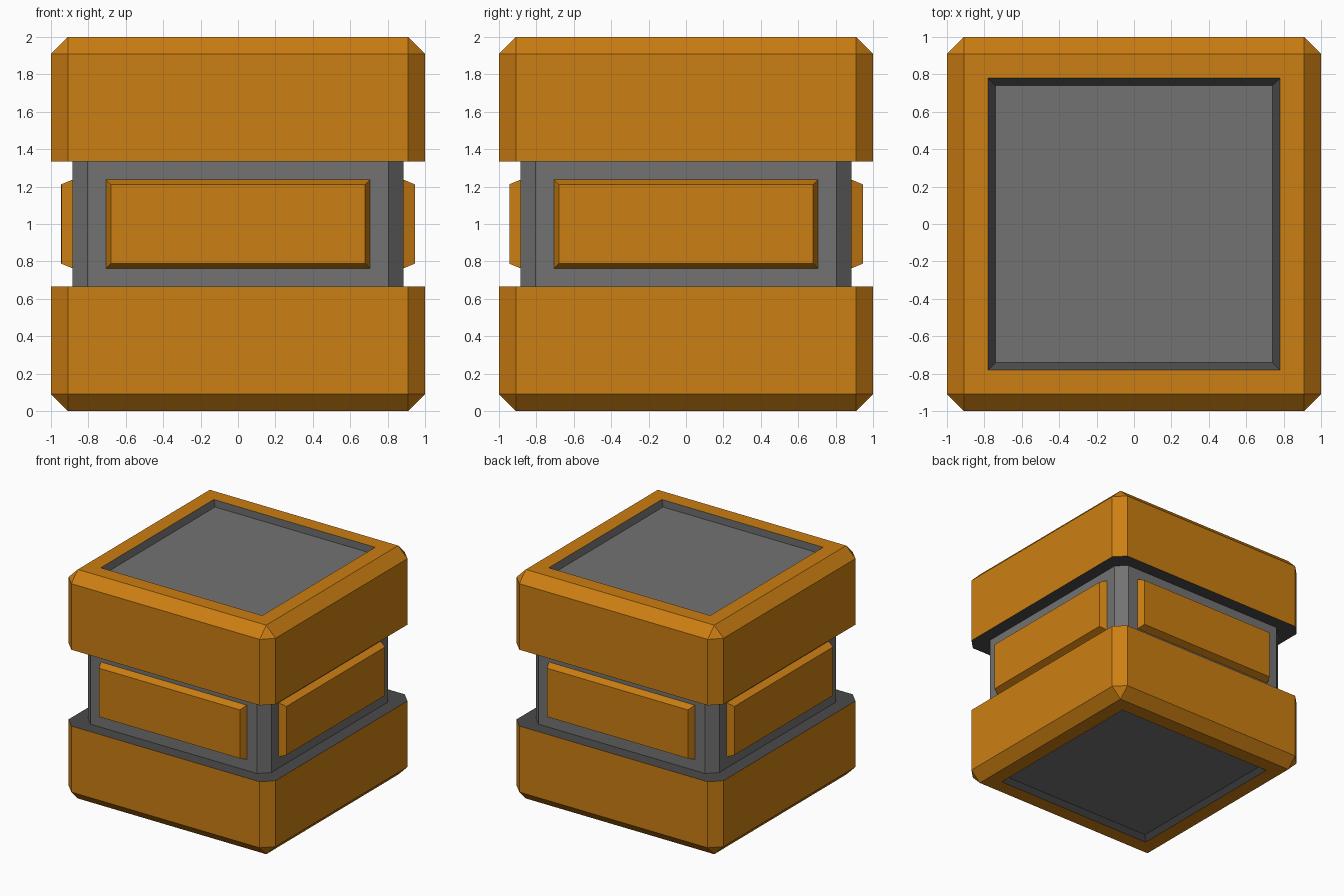
import bpy, bmesh, math
from mathutils import Matrix

if "Cube" in bpy.data.objects:
    bpy.data.objects.remove(bpy.data.objects["Cube"])


def material(name, color):
    m = bpy.data.materials.new(name)
    m.diffuse_color = (*color, 1)
    m.use_nodes = True
    m.node_tree.nodes["Principled BSDF"].inputs["Base Color"].default_value = m.diffuse_color
    return m


ORANGE = material("orange", (0.60, 0.21, 0.006))
GREY = material("grey", (0.17, 0.17, 0.17))
DARK = material("dark_grey", (0.07, 0.07, 0.07))


def ring(hx, hy, cut, h):
    """Rectangle with cut corners, counter-clockwise at height h."""
    return [(hx, -hy + cut, h), (hx, hy - cut, h), (hx - cut, hy, h), (-hx + cut, hy, h),
            (-hx, hy - cut, h), (-hx, -hy + cut, h), (-hx + cut, -hy, h), (hx - cut, -hy, h)]


def loft(name, rings, mats, cap=True, matrix=Matrix()):
    """Skin consecutive rings; mats gives one material per band, then the cap."""
    slots = list(dict.fromkeys(mats))
    bm = bmesh.new()
    loops = [[bm.verts.new(p) for p in r] for r in rings]
    n = len(rings[0])
    for a, b, mat in zip(loops, loops[1:], mats):
        for i in range(n):
            j = (i + 1) % n
            bm.faces.new((a[i], a[j], b[j], b[i])).material_index = slots.index(mat)
    if cap:
        bm.faces.new(loops[-1]).material_index = slots.index(mats[-1])
    # Rings with no corner cut collapse to plain rectangles
    bmesh.ops.remove_doubles(bm, verts=bm.verts, dist=1e-5)
    bmesh.ops.transform(bm, matrix=matrix, verts=bm.verts)
    if matrix.determinant() < 0:
        bmesh.ops.reverse_faces(bm, faces=bm.faces)
    mesh = bpy.data.meshes.new(name)
    bm.to_mesh(mesh)
    bm.free()
    for m in slots:
        mesh.materials.append(m)
    obj = bpy.data.objects.new(name, mesh)
    bpy.context.collection.objects.link(obj)
    return obj


# Upper and lower shells: groove ledge, wall, chamfer, rim, recess; centred on z = 0
shell = [ring(0.885, 0.885, 0.08, 1 / 3), ring(1, 1, 0.09, 1 / 3), ring(1, 1, 0.09, 0.91),
         ring(0.91, 0.91, 0, 1), ring(0.78, 0.78, 0, 1), ring(0.74, 0.74, 0, 0.96)]
shell_mats = [DARK, ORANGE, ORANGE, ORANGE, DARK, GREY]
lift = Matrix.Translation((0, 0, 1))
loft("upper_shell", shell, shell_mats, matrix=lift)
loft("lower_shell", shell, shell_mats, matrix=lift @ Matrix.Diagonal((1, 1, -1, 1)))

# Inset core between the shells
loft("core", [ring(0.885, 0.885, 0.08, -1 / 3), ring(0.885, 0.885, 0.08, 1 / 3)],
     [GREY], cap=False, matrix=lift)

# Raised bevelled panel on each side of the core
panel = [ring(0.705, 0.237, 0, 0.885), ring(0.68, 0.212, 0, 0.945)]
for k, side in enumerate(("front", "right", "back", "left")):
    turn = Matrix.Rotation(k * math.pi / 2, 4, 'Z') @ Matrix.Rotation(math.pi / 2, 4, 'X')
    loft(side + "_panel", panel, [ORANGE, ORANGE], matrix=lift @ turn)
